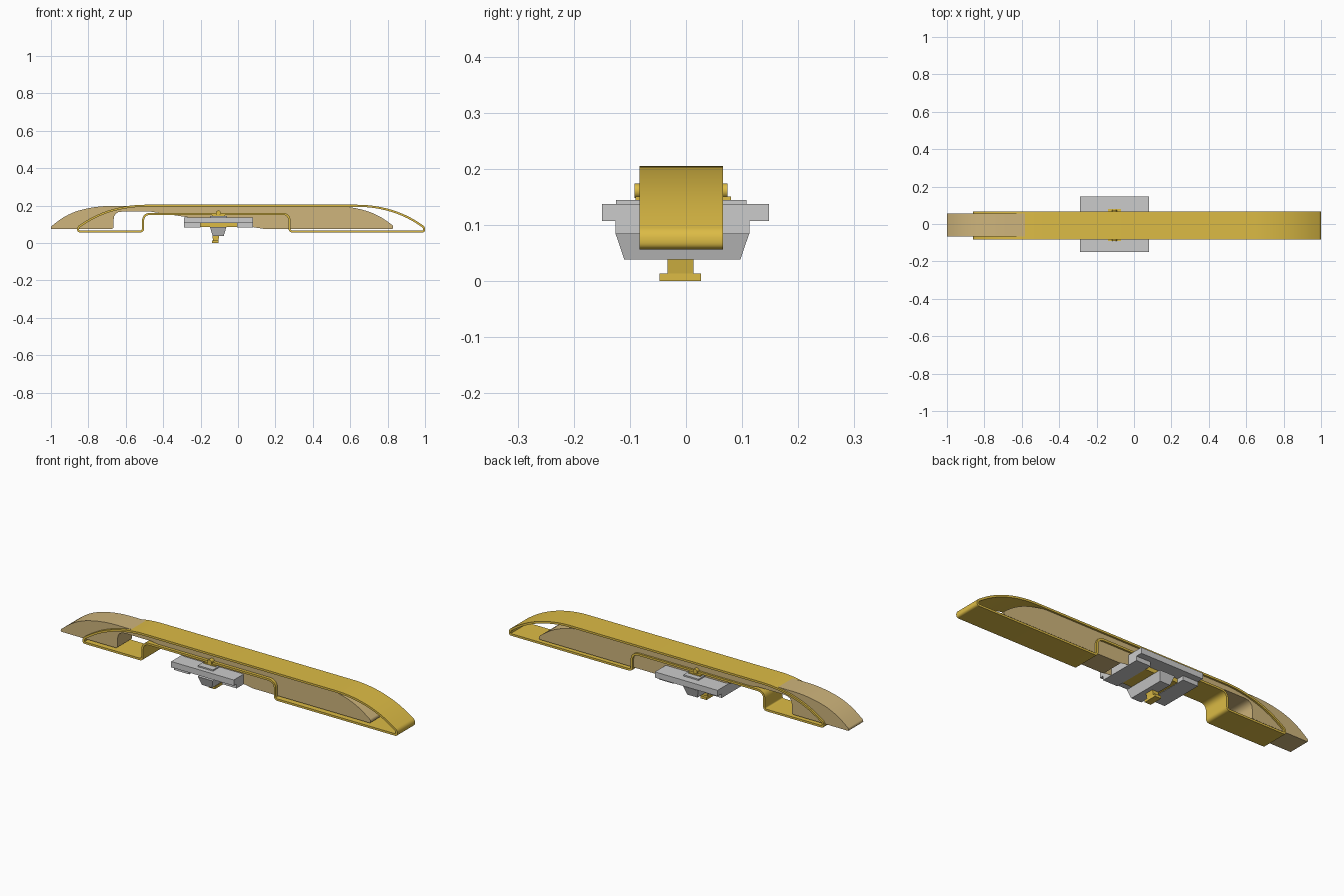
import bpy, bmesh
from mathutils import Vector
from math import radians, pi

if "Cube" in bpy.data.objects:
    bpy.data.objects.remove(bpy.data.objects["Cube"])


def material(name, color):
    m = bpy.data.materials.new(name)
    m.diffuse_color = color
    m.use_nodes = True
    m.node_tree.nodes["Principled BSDF"].inputs["Base Color"].default_value = m.diffuse_color
    return m


GOLD = material("gold", (0.72, 0.50, 0.06, 1))
TAN = material("translucent_tan", (0.62, 0.46, 0.20, 0.6))


def finish(name, bm, mat=None):
    bmesh.ops.recalc_face_normals(bm, faces=bm.faces)
    me = bpy.data.meshes.new(name)
    bm.to_mesh(me)
    bm.free()
    me.shade_smooth()
    me.set_sharp_from_angle(angle=radians(30))
    ob = bpy.data.objects.new(name, me)
    bpy.context.collection.objects.link(ob)
    if mat:
        me.materials.append(mat)
    return ob


def rounded(points, steps=8):
    """Round each (x, z, d) corner with a curve starting d before it."""
    out = []
    for i, (x, z, d) in enumerate(points):
        p = Vector((x, z))
        a = Vector(points[i - 1][:2])
        b = Vector(points[(i + 1) % len(points)][:2])
        s, e = p + (a - p).normalized() * d, p + (b - p).normalized() * d
        for k in range(steps + 1):
            t = k / steps
            out.append(s * (1 - t) ** 2 + p * 2 * t * (1 - t) + e * t * t)
    return out


def inset(pts, w):
    """Offset a counter-clockwise outline inwards."""
    out = []
    n = len(pts)
    for i, p in enumerate(pts):
        t1 = (p - pts[i - 1]).normalized()
        t2 = (pts[(i + 1) % n] - p).normalized()
        n1, n2 = Vector((-t1.y, t1.x)), Vector((-t2.y, t2.x))
        m = (n1 + n2).normalized()
        out.append(p + m * (w / max(0.5, m.dot(n1))))
    return out


def ring_verts(bm, pts, y):
    return [bm.verts.new((p.x, y, p.y)) for p in pts]


def bridge(bm, a, b):
    n = len(a)
    for i in range(n):
        j = (i + 1) % n
        bm.faces.new((a[i], a[j], b[j], b[i]))


def box(name, x0, x1, y0, y1, z0, z1, mat=None, tx=0, ty=0):
    """Box whose bottom is narrowed by tx and ty on each side."""
    bm = bmesh.new()
    lo = [bm.verts.new(c) for c in ((x0 + tx, y0 + ty, z0), (x1 - tx, y0 + ty, z0),
                                    (x1 - tx, y1 - ty, z0), (x0 + tx, y1 - ty, z0))]
    hi = [bm.verts.new(c) for c in ((x0, y0, z1), (x1, y0, z1), (x1, y1, z1), (x0, y1, z1))]
    bm.faces.new(lo)
    bm.faces.new(hi)
    bridge(bm, lo, hi)
    return finish(name, bm, mat)


# Outer band: hollow rounded loop with a notch underneath
band = rounded([
    (-0.86, 0.057, 0.015), (-0.502, 0.057, 0.022), (-0.502, 0.151, 0.035),
    (0.27, 0.151, 0.035), (0.27, 0.057, 0.022), (1.0, 0.057, 0.015),
    (1.0, 0.088, 0.014), (0.89, 0.160, 0.09), (0.72, 0.205, 0.085),
    (-0.58, 0.205, 0.085), (-0.75, 0.160, 0.09), (-0.86, 0.088, 0.014)])
band_in = inset(band, 0.011)
bm = bmesh.new()
rings = [ring_verts(bm, pts, y) for pts, y in
         ((band, -0.083), (band, 0.066), (band_in, 0.066), (band_in, -0.083))]
for i in range(4):
    bridge(bm, rings[i], rings[(i + 1) % 4])
finish("outer_band", bm, GOLD)

# Inner body: solid, similar outline shifted to the left
body = rounded([
    (-1.0, 0.076, 0.004), (-0.665, 0.076, 0.012), (-0.665, 0.168, 0.045),
    (0.115, 0.168, 0.045), (0.115, 0.076, 0.025), (0.83, 0.076, 0.008),
    (0.83, 0.092, 0.008), (0.74, 0.160, 0.08), (0.58, 0.199, 0.08),
    (-0.75, 0.199, 0.08), (-0.91, 0.160, 0.08), (-1.0, 0.088, 0.006)])
bm = bmesh.new()
front, back = ring_verts(bm, body, -0.067), ring_verts(bm, body, 0.056)
bridge(bm, front, back)
caps = [bm.faces.new(front), bm.faces.new(back)]
bmesh.ops.triangulate(bm, faces=caps)
finish("inner_body", bm, TAN)

# Mount: slab, end blocks below it, gold core between them
box("mount_slab", -0.29, 0.08, -0.15, 0.148, 0.107, 0.138)
for side, x0, x1 in (("left", -0.29, -0.2), ("right", -0.005, 0.08)):
    box(side + "_mount_block", x0, x1, -0.126, 0.113, 0.084, 0.107)
box("mount_core", -0.2, -0.005, -0.092, 0.074, 0.086, 0.107, GOLD)
box("mount_top_plate", -0.15, -0.06, -0.125, 0.108, 0.138, 0.145)
box("clip_plate", -0.14, -0.07, -0.09, 0.08, 0.145, 0.151, GOLD)

# Tapered clamp block and release knob underneath
box("clamp_block", -0.15, -0.062, -0.126, 0.113, 0.039, 0.086, None, 0.014, 0.016)
box("knob_stem", -0.138, -0.1, -0.033, 0.013, 0.014, 0.039, GOLD, 0.005, 0)
box("knob_base", -0.14, -0.104, -0.047, 0.027, 0.0, 0.014, GOLD)

# Pin through the band
bpy.ops.mesh.primitive_cylinder_add(vertices=24, radius=0.013, depth=0.166,
                                    location=(-0.105, -0.009, 0.161), rotation=(pi / 2, 0, 0))
pin = bpy.context.object
pin.name = "clip_pin"
pin.data.materials.append(GOLD)
bpy.ops.object.shade_smooth_by_angle()
